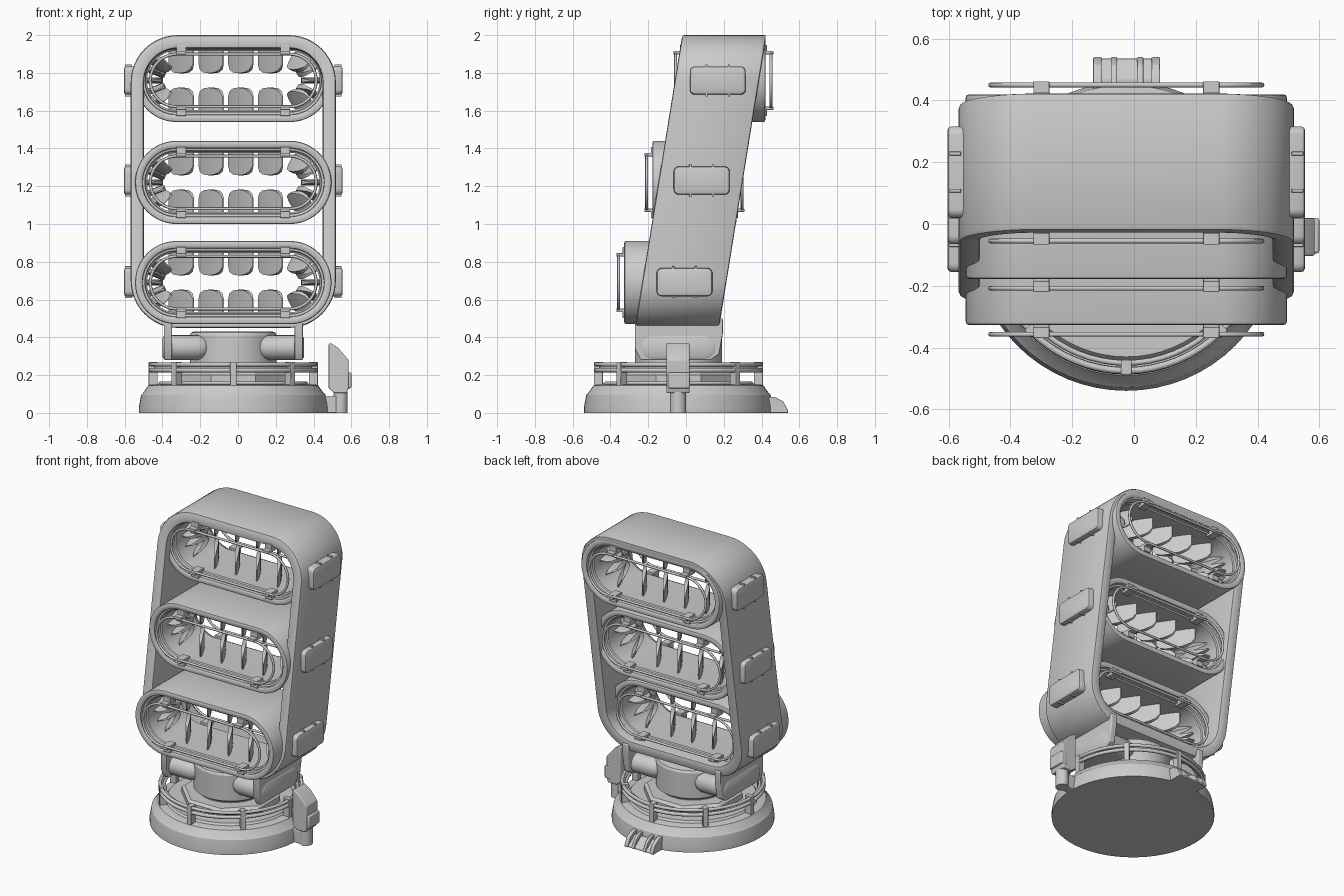
import bpy, bmesh, math
from mathutils import Vector

if "Cube" in bpy.data.objects:
    bpy.data.objects.remove(bpy.data.objects["Cube"])

CX, CY = -0.025, -0.04          # axis of the base
SLOPE = 0.25 / 1.55             # backward lean of the frame


def mesh_obj(name, bm, bevel=0, smooth=35):
    bmesh.ops.recalc_face_normals(bm, faces=bm.faces)
    me = bpy.data.meshes.new(name)
    bm.to_mesh(me)
    bm.free()
    ob = bpy.data.objects.new(name, me)
    bpy.context.collection.objects.link(ob)
    if bevel:
        m = ob.modifiers.new("Bevel", 'BEVEL')
        m.width, m.segments, m.limit_method = bevel, 3, 'ANGLE'
    bpy.ops.object.select_all(action='DESELECT')
    ob.select_set(True)
    bpy.context.view_layer.objects.active = ob
    bpy.ops.object.shade_smooth_by_angle(angle=math.radians(smooth))
    return ob


def add_loft(bm, rings, closed=False):
    vs = [[bm.verts.new(p) for p in r] for r in rings]
    n = len(vs[0])
    for i in range(len(vs) if closed else len(vs) - 1):
        a, b = vs[i], vs[(i + 1) % len(vs)]
        for j in range(n):
            k = (j + 1) % n
            bm.faces.new((a[j], a[k], b[k], b[j]))
    if not closed:
        bm.faces.new(vs[0])
        bm.faces.new(vs[-1])


def loft(name, rings, closed=False, bevel=0, smooth=35):
    bm = bmesh.new()
    add_loft(bm, rings, closed)
    return mesh_obj(name, bm, bevel, smooth)


def rrect(hw, hh, r, n=12):
    pts = []
    for q, (sx, sy) in enumerate(((1, 1), (-1, 1), (-1, -1), (1, -1))):
        for i in range(n + 1):
            a = (q + i / n) * math.pi / 2
            pts.append((sx * (hw - r + 1e-4) + r * math.cos(a),
                        sy * (hh - r + 1e-4) + r * math.sin(a)))
    return pts


def box_rings(x0, x1, y0, y1, z0, z1):
    return [[(x0, y0, z), (x1, y0, z), (x1, y1, z), (x0, y1, z)] for z in (z0, z1)]


def lathe(name, prof, n=64, off=0):
    return loft(name, [[(CX + r * math.cos(math.tau * (i + off) / n),
                         CY + r * math.sin(math.tau * (i + off) / n), z)
                        for i in range(n)] for r, z in prof], smooth=25)


def torus(name, radius, z, thick):
    bpy.ops.mesh.primitive_torus_add(location=(CX, CY, z), major_radius=radius,
                                     minor_radius=thick, major_segments=64, minor_segments=10)
    bpy.context.object.name = name
    bpy.ops.object.shade_smooth()


# Base, stepped plate and neck
lathe("base", [(.5, 0), (.5, .03), (.488, .095), (.478, .105), (.45, .145), (.435, .15),
               (.40, .152), (.39, .165)])
lathe("base_plate", [(.31, .15), (.31, .2), (.29, .215)], 8, .5)
lathe("neck", [(.2, .16), (.2, .22), (.23, .24), (.23, .41), (.222, .425), (.205, .432)])

# Guard rail around the base
torus("rail_upper", .435, .256, .011)
torus("rail_lower", .435, .226, .012)
torus("rail_inner", .41, .24, .009)
bm = bmesh.new()
for i in range(8):
    a = i * math.pi / 4
    d, t = Vector((math.cos(a), math.sin(a), 0)), Vector((-math.sin(a), math.cos(a), 0))
    c = Vector((CX, CY, 0))
    add_loft(bm, [[c + d * r + t * s + Vector((0, 0, z)) for r, s in
                   ((.40, -.017), (.448, -.017), (.448, .017), (.40, .017))] for z in (.14, .27)])
mesh_obj("rail_posts", bm, .004)

# Pivot arms and bracket plates
for s, side in ((-1, "left"), (1, "right")):
    rings = [[(CX + s * x, CY + y, .346 + z) for y, z in rrect(.135 + r, r, r)]
             for x, r in ((.365, .065), (.185, .065), (.155, .056), (.135, .04), (.125, .015))]
    loft("pivot_arm_" + side, rings)
    plate = [(-.2, .28), (.17, .28), (.215, .31), (.235, .42), (.235, .5), (-.23, .5), (-.23, .34)]
    loft("bracket_" + side, [[(CX + s * x, CY + y, z) for y, z in plate]
                             for x in (.325, .368)], bevel=.006)
    loft("pivot_cap_" + side, [[(CX + s * x, CY + y, .346 + z) for y, z in rrect(.135 + r, r, r)]
                               for x, r in ((.35, .06), (.368, .06), (.374, .05))])

# Leaning frame ring
prof = [(0, .012), (.004, .003), (.018, 0), (.05, 0), (.066, .006), (.07, .02)]
prof += [(o, .445 - y) for o, y in reversed(prof)]
loft("frame", [[(CX + x, -.27 + y + SLOPE * (z + .775), 1.225 + z)
                for x, z in rrect(.543 - o, .775 - o, .25 - o)] for o, y in prof], True)

# Three lamp units
def vane(bm, bx, y, cz, ang, short):
    c, s = math.cos(ang), math.sin(ang)
    rings = []
    for dy, tip, t in ((-.11, .085, .003), (-.09, .057, .008), (-.05, .042, .013), (0, .038, .015),
                       (.05, .042, .013), (.09, .057, .008), (.11, .085, .003)):
        sh = -.58 * dy * abs(s)
        rings.append([(CX + bx + sh + c * r - s * w, y + dy, cz + s * r + c * w)
                      for r, w in ((.165, -t), (tip + short, -t), (tip + short, t), (.165, t))])
    add_loft(bm, rings)


DEPTH = .445
for name, cz, f in (("top", 1.76, -.025), ("middle", 1.22, -.178), ("bottom", .69, -.327)):
    # housing tube with stepped lips
    prof = [(.22, .012), (.217, .003), (.208, 0), (.192, 0), (.182, .006), (.18, .025),
            (.168, .028), (.165, .045), (.157, .05)]
    prof += [(r, DEPTH - y) for r, y in reversed(prof)]
    loft(name + "_lamp_housing", [[(CX + x, f + y, cz + z) for x, z in rrect(.30 + r, r, r)]
                                  for r, y in prof], True)
    # vanes pointing inwards
    bm = bmesh.new()
    my = f + DEPTH / 2
    for x in (-.275, -.117, .04, .197):
        for a in (90, -90):
            vane(bm, x, my, cz, math.radians(a), 0)
    for a in (62, 31, 0, -31, -62):
        vane(bm, .30, my, cz, math.radians(a), .02)
    for a in (135, 158, 180, 202, 225):
        vane(bm, -.30, my, cz, math.radians(a), .035)
    mesh_obj(name + "_lamp_vanes", bm)
    # wire guards with clips, front and back
    for s, end, y0 in ((-1, "front", f), (1, "back", f + DEPTH)):
        wire = []
        for k in range(8):
            a = k * math.tau / 8
            r, dy = .139 + .008 * math.cos(a), .03 * s + .008 * math.sin(a)
            wire.append([(CX + x, y0 + dy, cz + z) for x, z in rrect(.30 + r, r, r)])
        loft(f"{name}_{end}_guard", wire, True, smooth=60)
        bm = bmesh.new()
        for x in (-.275, .275):
            for v in (-1, 1):
                za, zb = sorted((cz + v * .138, cz + v * .156))
                ya, yb = sorted((y0 + s * .042, y0 - s * .055))
                add_loft(bm, box_rings(CX + x - .026, CX + x + .026, ya, yb, za, zb))
                za, zb = sorted((cz + v * .145, cz + v * .188))
                ya, yb = sorted((y0 + s * .008, y0 - s * .03))
                add_loft(bm, box_rings(CX + x - .026, CX + x + .026, ya, yb, za, zb))
        mesh_obj(f"{name}_{end}_clips", bm, .003)

# Side pads with small straps
for name, py, pz in (("top", .168, 1.76), ("middle", .083, 1.23), ("bottom", -.008, .692)):
    for s, side in ((-1, "left"), (1, "right")):
        loft(f"{name}_pad_{side}", [[(CX + s * x, py + y, pz + z)
                                     for y, z in rrect(.148 - o, .075 - o, .028 - o, 5)]
                                    for x, o in ((.525, 0), (.566, 0), (.575, .004), (.579, .013))])
        bm = bmesh.new()
        for dy in (-.06, .06):
            xa, xb = sorted((CX + s * .535, CX + s * .573))
            add_loft(bm, box_rings(xa, xb, py + dy - .006, py + dy + .006, pz - .085, pz + .085))
        mesh_obj(f"{name}_pad_straps_{side}", bm, .002)

# Control box with slanted top, on a round stem
def prism_y(name, pts, y0, y1, bevel=0):
    return loft(name, [[(x, y, z) for x, z in pts] for y in (y0, y1)], bevel=bevel)


prism_y("control_box", [(.51, .105), (.575, .105), (.585, .13), (.585, .28), (.53, .345),
                        (.49, .37), (.48, .365), (.48, .13)], -.103, .018, .006)
prism_y("control_box_face", [(.55, .13), (.6, .13), (.6, .215), (.55, .215)], -.095, .02, .008)
loft("control_stem", [[(.543 + .038 * math.cos(i * math.tau / 24),
                        -.042 + .042 * math.sin(i * math.tau / 24), z)
                       for i in range(24)] for z in (0, .11)])
loft("control_foot", box_rings(.44, .53, -.075, -.01, 0, .09), bevel=.005)

# Latch at the back of the base
def prism_x(bm, pts, x0, x1):
    add_loft(bm, [[(x, y, z) for y, z in pts] for x in (x0, x1)])


bm = bmesh.new()
prism_x(bm, [(.4, 0), (.535, 0), (.535, .012), (.47, .06), (.4, .06)], -.125, .08)
for x0, x1 in ((-.132, -.105), (-.075, -.055), (.01, .03), (.057, .084)):
    prism_x(bm, [(.4, 0), (.54, 0), (.54, .014), (.515, .06), (.47, .085), (.4, .085)], x0, x1)
mesh_obj("rear_latch", bm, .003)
